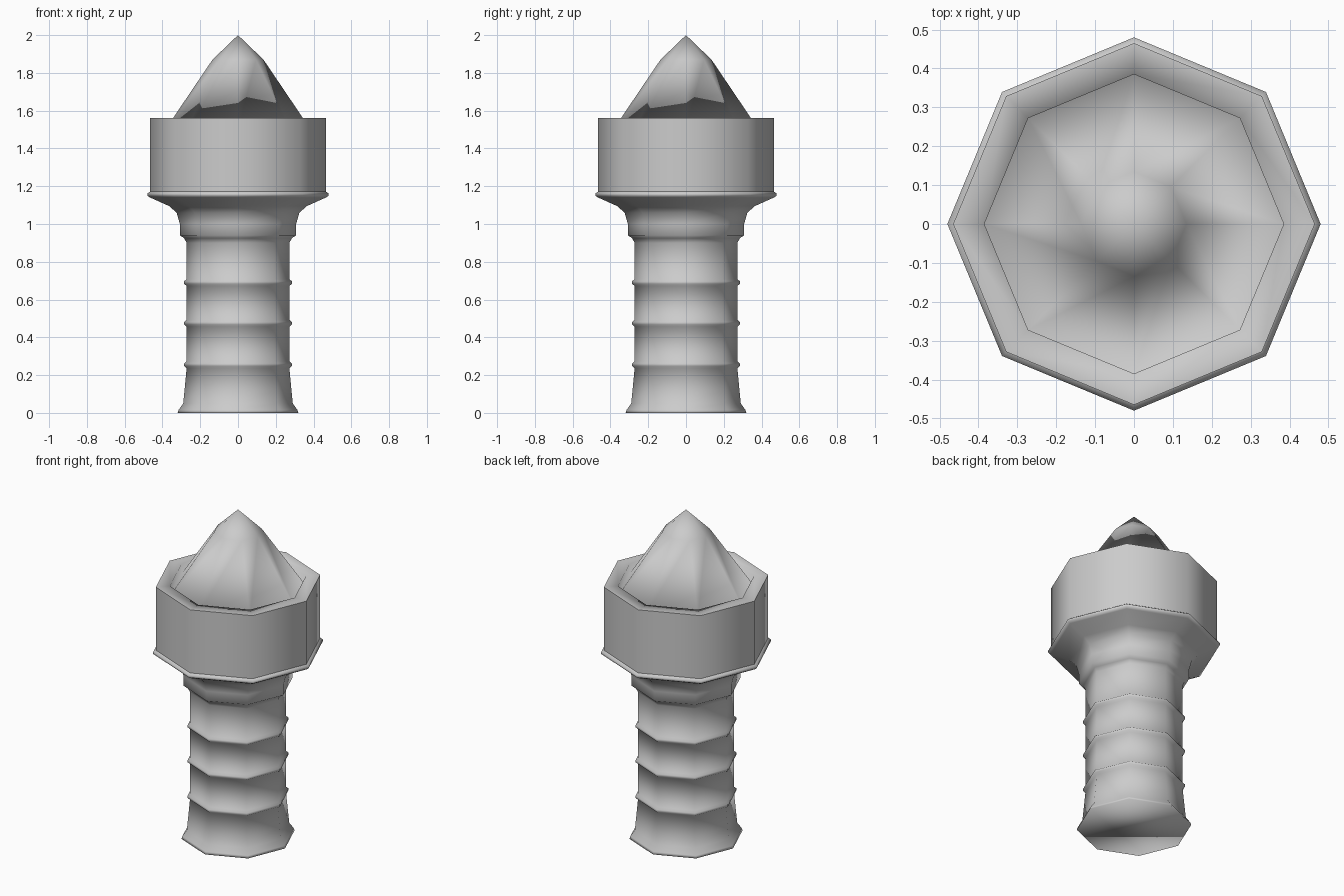
import bpy, bmesh
from math import cos, sin, tau

if "Cube" in bpy.data.objects:
    bpy.data.objects.remove(bpy.data.objects["Cube"], do_unlink=True)

SIDES = 8

# One plain grey for the whole tower
stone = bpy.data.materials.new("stone grey")
stone.use_nodes = True
stone.diffuse_color = (0.6, 0.6, 0.6, 1)
stone.node_tree.nodes["Principled BSDF"].inputs["Base Color"].default_value = stone.diffuse_color


def lathe(name, profile, close_bottom=False):
    """Turn (radius, height) points, bottom to top, into an octagonal smooth part."""
    bm = bmesh.new()
    rings = []
    for r, z in profile:
        count = SIDES if r > 0 else 1
        rings.append([bm.verts.new((r * cos(tau * i / SIDES), r * sin(tau * i / SIDES), z))
                      for i in range(count)])
    for low, high in zip(rings, rings[1:]):
        for i in range(SIDES):
            j = (i + 1) % SIDES
            if len(high) == 1:
                bm.faces.new((low[i], low[j], high[0]))
            else:
                # Diagonals all run the same way round
                bm.faces.new((low[i], low[j], high[j]))
                bm.faces.new((low[i], high[j], high[i]))
    if close_bottom:
        bm.faces.new(rings[0][::-1])
    for face in bm.faces:
        face.smooth = True
    mesh = bpy.data.meshes.new(name)
    bm.to_mesh(mesh)
    bm.free()
    mesh.materials.append(stone)
    obj = bpy.data.objects.new(name, mesh)
    bpy.context.collection.objects.link(obj)
    return obj


# Shaft: flared foot, three raised bands, collar, and flare out to the gallery lip
shaft = [(0.32, 0), (0.315, 0.015), (0.29, 0.05), (0.283, 0.12)]
for band in (0.255, 0.475, 0.69):
    shaft += [(0.272, band - 0.018), (0.285, band - 0.007),
              (0.285, band + 0.007), (0.272, band + 0.018)]
shaft += [(0.272, 0.9), (0.285, 0.925), (0.308, 0.94), (0.308, 1.0),
          (0.325, 1.06), (0.365, 1.095), (0.465, 1.14),
          (0.48, 1.15), (0.48, 1.162), (0.465, 1.172)]
lathe("tower_shaft", shaft, close_bottom=True)

# Gallery wall
lathe("gallery_wall", [(0.465, 1.172), (0.465, 1.56)])

# Rim top, drop to the gutter, and pointed roof
lathe("rim_and_roof", [(0.465, 1.56), (0.385, 1.56), (0.385, 1.5),
                       (0.135, 1.87), (0, 2)])
